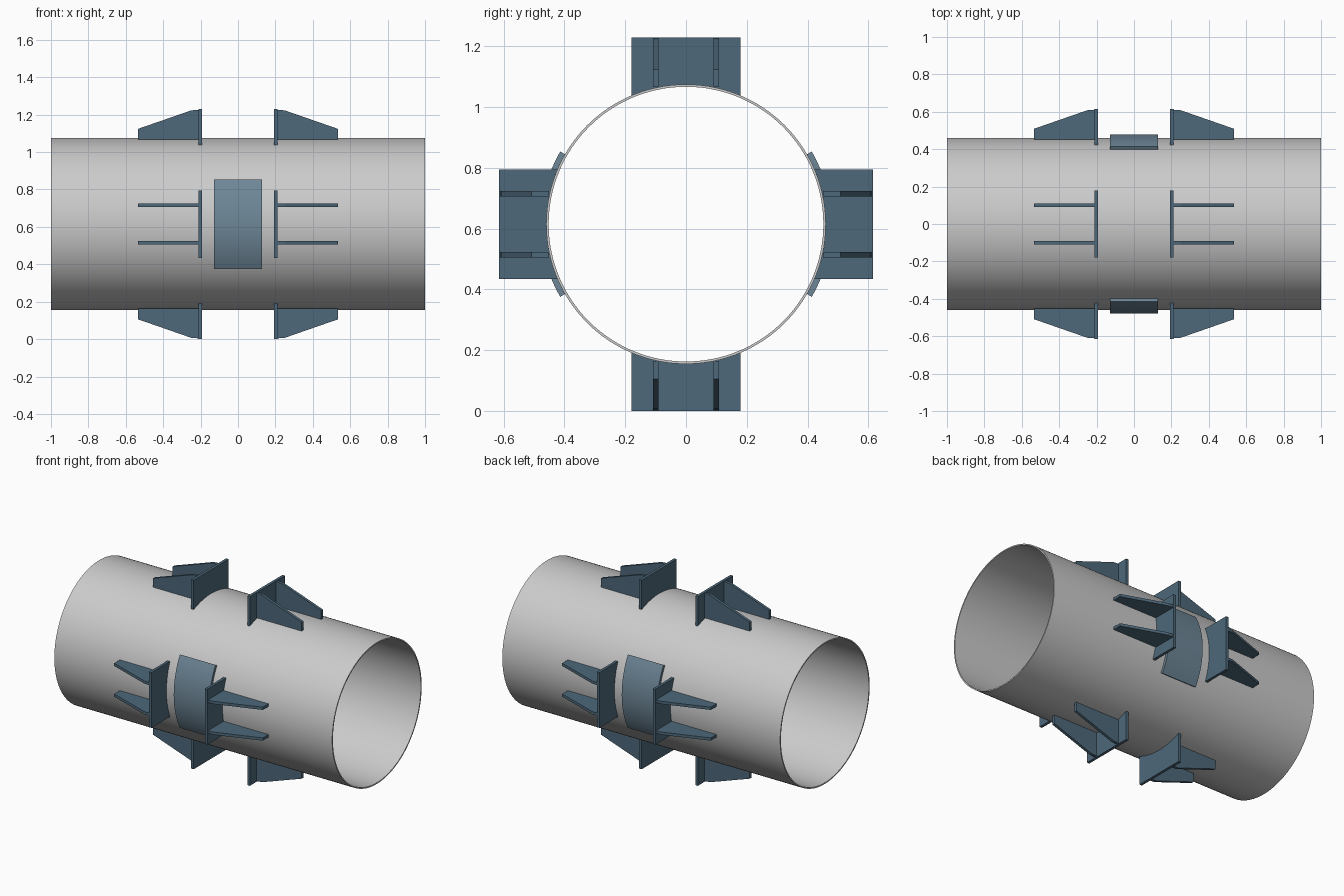
import bpy, bmesh
from math import sin, cos, pi, radians, sqrt
from mathutils import Matrix, Vector

if "Cube" in bpy.data.objects:
    bpy.data.objects.remove(bpy.data.objects["Cube"])

ZC = 0.615          # height of the pipe axis
R, WALL = 0.46, 0.008


def material(name, rgb):
    m = bpy.data.materials.new(name)
    m.diffuse_color = (*rgb, 1)
    m.use_nodes = True
    m.node_tree.nodes["Principled BSDF"].inputs["Base Color"].default_value = m.diffuse_color
    return m


steel = material("bracket_blue", (0.075, 0.14, 0.195))
pad_mat = material("pad_blue", (0.155, 0.24, 0.31))


def extrude(name, pts, vec, mat=None, spin=0.0, smooth=False):
    """Closed solid from a planar outline swept along vec, spun about the pipe axis."""
    bm = bmesh.new()
    face = bm.faces.new([bm.verts.new(p) for p in pts])
    res = bmesh.ops.extrude_face_region(bm, geom=[face])
    new = [g for g in res["geom"] if isinstance(g, bmesh.types.BMVert)]
    bmesh.ops.translate(bm, verts=new, vec=Vector(vec))
    bmesh.ops.recalc_face_normals(bm, faces=bm.faces)
    bm.transform(Matrix.Translation((0, 0, ZC)) @ Matrix.Rotation(spin, 4, 'X'))
    bmesh.ops.recalc_face_normals(bm, faces=bm.faces)
    me = bpy.data.meshes.new(name)
    bm.to_mesh(me)
    bm.free()
    ob = bpy.data.objects.new(name, me)
    bpy.context.collection.objects.link(ob)
    if mat:
        me.materials.append(mat)
    if smooth:
        shade(ob)
    return ob


def shade(ob):
    bpy.ops.object.select_all(action='DESELECT')
    ob.select_set(True)
    bpy.context.view_layer.objects.active = ob
    bpy.ops.object.shade_smooth_by_angle(angle=radians(30))


# Pipe: hollow tube from four rings
N = 128
bm = bmesh.new()
rings = [[bm.verts.new((x, r * cos(2 * pi * i / N), ZC + r * sin(2 * pi * i / N)))
          for i in range(N)]
         for x, r in ((-1, R), (1, R), (1, R - WALL), (-1, R - WALL))]
for k in range(4):
    a, b = rings[k], rings[(k + 1) % 4]
    for i in range(N):
        j = (i + 1) % N
        bm.faces.new((a[i], a[j], b[j], b[i]))
bmesh.ops.recalc_face_normals(bm, faces=bm.faces)
me = bpy.data.meshes.new("pipe")
bm.to_mesh(me)
bm.free()
pipe = bpy.data.objects.new("pipe", me)
bpy.context.collection.objects.link(pipe)
shade(pipe)

# Stop plates with a saddle cut, each backed by two tapered gussets
W, TOP = 0.18, 0.615
arc = [(-W + 2 * W * i / 20) for i in range(21)]
for q, side in enumerate(("top", "front", "bottom", "back")):
    spin = q * pi / 2
    for s, end in ((-1, "left"), (1, "right")):
        plate = [(s * 0.193, y, sqrt(R * R - y * y)) for y in arc]
        plate += [(s * 0.193, W, TOP), (s * 0.193, -W, TOP)]
        extrude(f"stop_plate_{side}_{end}", plate, (s * 0.018, 0, 0), steel, spin, True)
        for g in (-1, 1):
            y = g * 0.1 - 0.009
            prof = [(0.211, 0.451), (0.535, 0.451), (0.535, 0.509),
                    (0.25, 0.608), (0.211, 0.611)]
            extrude(f"gusset_{side}_{end}_{'a' if g < 0 else 'b'}",
                    [(s * x, y, z) for x, z in prof], (0, 0.018, 0), steel, spin)

# Curved wear pads on the front and back flanks
angs = [radians(-30 + 60 * i / 24) for i in range(25)]
for spin, side in ((0, "back"), (pi, "front")):
    outline = [(-0.128, 0.478 * cos(a), 0.478 * sin(a)) for a in angs]
    outline += [(-0.128, R * cos(a), R * sin(a)) for a in reversed(angs)]
    extrude(f"wear_pad_{side}", outline, (0.256, 0, 0), pad_mat, spin, True)
